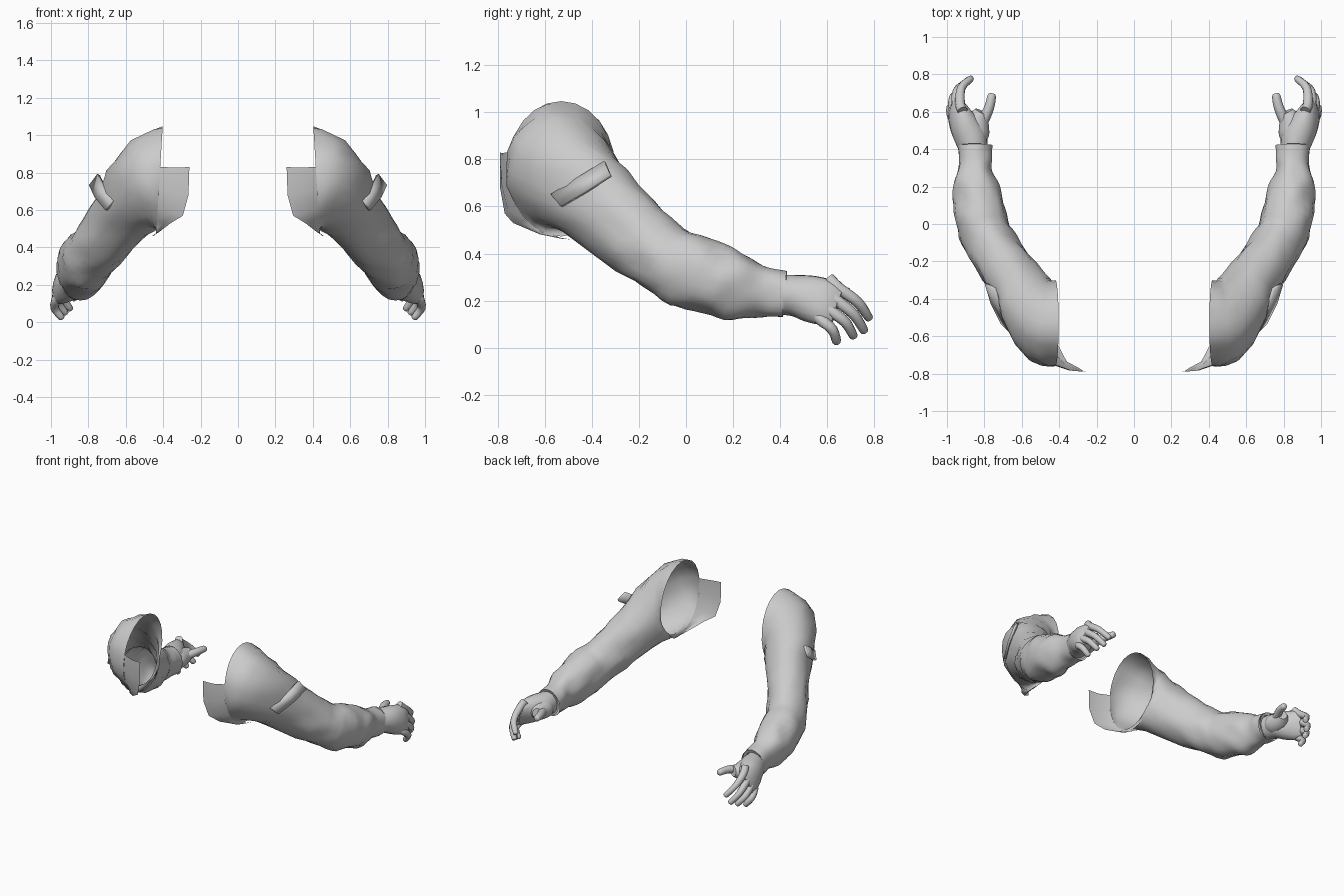
import bpy, bmesh, math
from mathutils import Vector, noise

cube = bpy.data.objects.get("Cube")
if cube:
    bpy.data.objects.remove(cube)

grey = bpy.data.materials.new("light_grey")
grey.use_nodes = True
grey.diffuse_color = (0.6, 0.6, 0.6, 1)
grey.node_tree.nodes["Principled BSDF"].inputs["Base Color"].default_value = (0.6, 0.6, 0.6, 1)

UP = Vector((0, 0, 1))


def finish(name, bm, sharp=40, thickness=0):
    """Turn a bmesh into a smooth object mirrored onto the other arm."""
    mesh = bpy.data.meshes.new(name)
    bm.to_mesh(mesh)
    bm.free()
    mesh.materials.append(grey)
    for face in mesh.polygons:
        face.use_smooth = True
    mesh.set_sharp_from_angle(angle=math.radians(sharp))
    obj = bpy.data.objects.new(name, mesh)
    bpy.context.collection.objects.link(obj)
    if thickness:
        solid = obj.modifiers.new("thickness", 'SOLIDIFY')
        solid.thickness = thickness
        solid.offset = 0
    obj.modifiers.new("other_arm", 'MIRROR').use_mirror_merge = False
    return obj


def spline(a, b, c, d, t):
    return 0.5 * (2 * b + (c - a) * t + (2 * a - 5 * b + 4 * c - d) * t * t
                  + (3 * b - a - 3 * c + d) * t ** 3)


def on_ring(centre, axis, side, tall, roll, angle):
    """Point on an ellipse around an axis; angle zero faces outward."""
    v = axis.cross(UP).normalized()
    u = v.cross(axis).normalized()
    v, u = v * math.cos(roll) + u * math.sin(roll), u * math.cos(roll) - v * math.sin(roll)
    return centre + v * side * math.cos(angle) + u * tall * math.sin(angle)


def tube(name, rows, axes=(), segs=16, steps=3, folds=0, caps=(False, False), sharp=40):
    """Loft through rows of x, y, z, side radius, tall radius, roll."""
    pts = [Vector(r[:3]) for r in rows]
    keys = []
    for i, r in enumerate(rows):
        if i < len(axes):
            axis = Vector(axes[i]).normalized()
        else:
            axis = (pts[min(i + 1, len(pts) - 1)] - pts[max(i - 1, 0)]).normalized()
        keys.append(Vector(list(r) + list(axis)))
    last = len(keys) - 1
    fine = []
    for i in range(last):
        near = [keys[max(0, min(last, i + k))] for k in (-1, 0, 1, 2)]
        fine += [spline(*near, s / steps) for s in range(steps)]
    fine.append(keys[-1])
    bm = bmesh.new()
    rings = []
    for i, k in enumerate(fine):
        c, axis = Vector(k[:3]), Vector(k[6:9]).normalized()
        ring = []
        for j in range(segs):
            p = on_ring(c, axis, k[3], k[4], k[5], math.tau * j / segs)
            if folds and i:
                p += (p - c).normalized() * folds * noise.noise(p * 11)
            ring.append(bm.verts.new(p))
        rings.append(ring)
    for a, b in zip(rings, rings[1:]):
        for j in range(segs):
            n = (j + 1) % segs
            bm.faces.new((a[j], a[n], b[n], b[j]))
    for ring, capped in zip((rings[0], rings[-1]), caps):
        if capped:
            bm.faces.new(ring)
    if any(caps):
        bmesh.ops.recalc_face_normals(bm, faces=bm.faces)
    return finish(name, bm, sharp)


def grid(bm, lines):
    rows = [[bm.verts.new(p) for p in line] for line in lines]
    for a, b in zip(rows, rows[1:]):
        for j in range(len(a) - 1):
            bm.faces.new((a[j], a[j + 1], b[j + 1], b[j]))


# Sleeve from the open shoulder to the cuff
shoulder = (0.42, -0.53, 0.76)
shoulder_axis = Vector((1, 0, 0.06)).normalized()
sleeve = [
    (*shoulder, 0.23, 0.288, 0),
    (0.502, -0.515, 0.74, 0.222, 0.24, 0),
    (0.60, -0.365, 0.605, 0.158, 0.19, 0),
    (0.705, -0.20, 0.458, 0.141, 0.165, 0),
    (0.775, -0.09, 0.375, 0.137, 0.15, 0),
    (0.81, 0.0, 0.33, 0.14, 0.165, 0),
    (0.833, 0.12, 0.29, 0.135, 0.15, 0),
    (0.845, 0.20, 0.265, 0.122, 0.142, 0),
    (0.85, 0.28, 0.25, 0.1, 0.123, 0),
    (0.852, 0.36, 0.235, 0.089, 0.106, 0),
    (0.853, 0.42, 0.23, 0.087, 0.1, 0),
    (0.853, 0.415, 0.23, 0.07, 0.08, 0),
]
tube("sleeve", sleeve[:-1], axes=(shoulder_axis, (0.95, 0.2, -0.25)),
     segs=24, folds=0.017, sharp=60)
tube("cuff_lining", sleeve[-2:], axes=((0, 1, -0.1),) * 2, segs=24, steps=1)

# Flap continuing the back of the shoulder toward the body
inner = [on_ring(Vector(shoulder), shoulder_axis, 0.23, 0.288, 0, a)
         for a in (0.25, -0.15, -0.55, -0.85, -1.2, -1.5)]
outer = [Vector(p) for p in ((0.26, -0.79, 0.83), (0.265, -0.79, 0.68),
                             (0.295, -0.77, 0.57), (0.36, -0.735, 0.53),
                             (0.425, -0.61, 0.48), (0.46, -0.49, 0.46))]
bow = Vector((0, -0.01, -0.004))
middle = [(a + b) / 2 + bow for a, b in zip(inner, outer)]
bm = bmesh.new()
grid(bm, (outer, middle, inner))
finish("shoulder_flap", bm, sharp=60)

# Raised strip on the outside of the upper arm
bm = bmesh.new()
top = [Vector(p) for p in ((0.665, -0.57, 0.65), (0.715, -0.45, 0.725), (0.745, -0.345, 0.79))]
low = [Vector(p) for p in ((0.705, -0.53, 0.60), (0.76, -0.42, 0.665), (0.79, -0.32, 0.73))]
grid(bm, (top, low))
finish("arm_strip", bm, thickness=0.018)

# Hand: palm with its wrist
tube("palm", [
    (0.855, 0.39, 0.225, 0.074, 0.085, 0),
    (0.872, 0.46, 0.222, 0.087, 0.088, 0.1),
    (0.907, 0.53, 0.208, 0.08, 0.1, 0.25),
    (0.942, 0.60, 0.19, 0.052, 0.1, 0.35),
    (0.955, 0.645, 0.178, 0.022, 0.077, 0.35)], caps=(True, True))


def digit(name, path, r):
    rows = [(*p, r * s, r * s, 0) for p, s in zip(path, (1.15, 1.1, 0.95, 0.8))]
    a, b = Vector(path[-2]), Vector(path[-1])
    tip = b + (b - a).normalized() * r * 0.5
    rows.append((*tip, r * 0.35, r * 0.35, 0))
    tube(name, rows, segs=10, caps=(True, True), sharp=60)


# Fingers curl forward, down and inward
knuckles = {
    "index": ((0.93, 0.645, 0.255), (0.875, 0.775, 0.13)),
    "middle": ((0.95, 0.635, 0.205), (0.9, 0.755, 0.075)),
    "ring": ((0.965, 0.61, 0.16), (0.925, 0.71, 0.052)),
    "little": ((0.972, 0.575, 0.118), (0.945, 0.64, 0.027)),
}
for name, (start, end) in knuckles.items():
    a, b = Vector(start), Vector(end)
    back = a - (b - a) * 0.3 + Vector((-0.03, 0, 0))
    bend = a.lerp(b, 0.55) + Vector((0.023, 0.012, 0.008))
    digit(name + "_finger", (back, a, bend, b), 0.024)

# Thumb on a broad base along the inner side of the palm
digit("thumb", ((0.85, 0.46, 0.215), (0.812, 0.54, 0.222),
                (0.775, 0.62, 0.235), (0.76, 0.685, 0.235)), 0.028)
tube("thumb_base", [
    (0.86, 0.42, 0.215, 0.05, 0.055, 0),
    (0.85, 0.48, 0.213, 0.075, 0.07, 0),
    (0.84, 0.55, 0.215, 0.066, 0.06, 0),
    (0.815, 0.60, 0.225, 0.036, 0.035, 0)], caps=(True, True))
